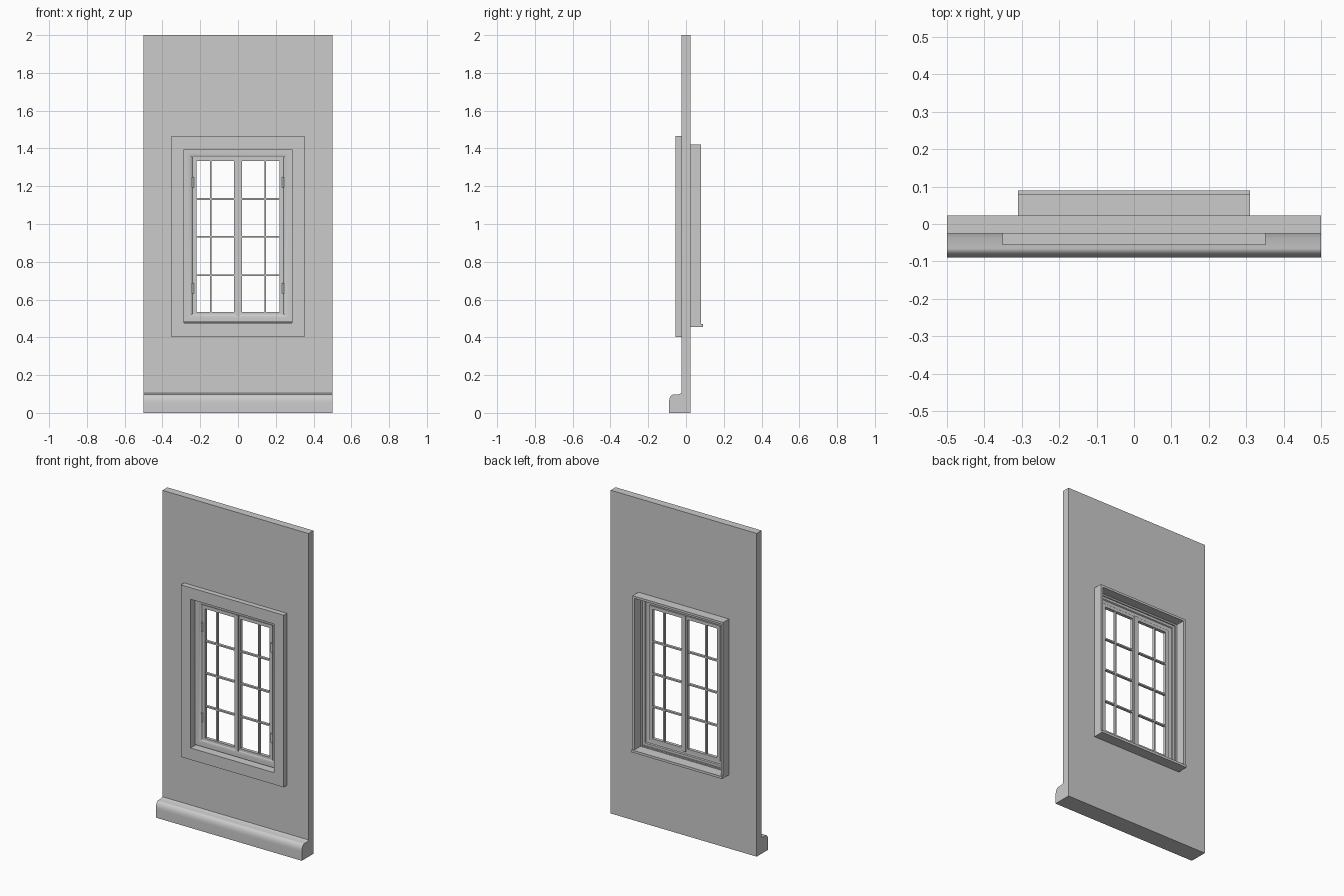
import bpy, bmesh, math

cube = bpy.data.objects.get("Cube")
if cube:
    bpy.data.objects.remove(cube)

grey = bpy.data.materials.new("plain grey")
grey.use_nodes = True
COLOUR = (0.6, 0.6, 0.6, 1)
grey.diffuse_color = COLOUR
grey.node_tree.nodes["Principled BSDF"].inputs["Base Color"].default_value = COLOUR


def finish(name, bm, smooth=False):
    bmesh.ops.recalc_face_normals(bm, faces=bm.faces)
    mesh = bpy.data.meshes.new(name)
    bm.to_mesh(mesh)
    bm.free()
    obj = bpy.data.objects.new(name, mesh)
    bpy.context.collection.objects.link(obj)
    mesh.materials.append(grey)
    if smooth:
        bpy.ops.object.select_all(action="DESELECT")
        obj.select_set(True)
        bpy.context.view_layer.objects.active = obj
        bpy.ops.object.shade_smooth_by_angle(angle=math.radians(35))
    return obj


def box(name, x, y, z):
    """Box from (low, high) pairs."""
    bm = bmesh.new()
    bmesh.ops.create_cube(bm, size=1)
    for v in bm.verts:
        v.co = [lo + (c + 0.5) * (hi - lo) for c, (lo, hi) in zip(v.co, (x, y, z))]
    return finish(name, bm)


def ring(name, x, z, profile, smooth=False):
    """Sweep a closed (inset, y) profile around a rectangle with mitred corners."""
    bm = bmesh.new()
    loops = []
    for d, y in profile:
        corners = [(x[0] + d, z[0] + d), (x[1] - d, z[0] + d),
                   (x[1] - d, z[1] - d), (x[0] + d, z[1] - d)]
        loops.append([bm.verts.new((cx, y, cz)) for cx, cz in corners])
    for a, b in zip(loops, loops[1:] + loops[:1]):
        for i in range(4):
            j = (i + 1) % 4
            bm.faces.new((a[i], a[j], b[j], b[i]))
    return finish(name, bm, smooth)


def flat_ring(name, x, z, width, y):
    return ring(name, x, z, [(0, y[0]), (0, y[1]), (width, y[1]), (width, y[0])])


# Wall with a rectangular opening
WALL = (-0.025, 0.023)
LEFT, HEAD, FOOT = 0.285, 1.395, 0.475
bm = bmesh.new()
loops = []
for (w, lo, hi), y in [((0.5, 0, 2), WALL[0]), ((0.5, 0, 2), WALL[1]),
                       ((LEFT, FOOT, HEAD), WALL[1]), ((LEFT, FOOT, HEAD), WALL[0])]:
    loops.append([bm.verts.new((cx, y, cz))
                  for cx, cz in ((-w, lo), (w, lo), (w, hi), (-w, hi))])
for a, b in zip(loops, loops[1:] + loops[:1]):
    for i in range(4):
        bm.faces.new((a[i], a[i - 1], b[i - 1], b[i]))
finish("wall", bm)

# Rounded skirting along the foot of the wall
bm = bmesh.new()
section = [(-0.025, 0), (-0.09, 0), (-0.09, 0.055)]
for i in range(1, 9):
    t = math.radians(90 * i / 8)
    section.append((-0.065 - 0.025 * math.cos(t), 0.055 + 0.043 * math.sin(t)))
section += [(-0.04, 0.098), (-0.025, 0.104)]
face = bm.faces.new([bm.verts.new((-0.5, y, z)) for y, z in section])
side = bmesh.ops.extrude_face_region(bm, geom=[face])
bmesh.ops.translate(bm, vec=(1, 0, 0),
                    verts=[g for g in side["geom"] if isinstance(g, bmesh.types.BMVert)])
finish("skirting", bm, True)

# Flat casing boards on the front
CASING = (-0.056, WALL[0])
box("casing_top", (-0.352, 0.352), CASING, (HEAD, 1.467))
box("casing_bottom", (-0.352, 0.352), CASING, (0.402, FOOT))
for name, s in (("left", 1), ("right", -1)):
    box("casing_" + name, sorted((s * LEFT, s * 0.352)), CASING, (FOOT, HEAD))

# Deep lining box behind the wall, stepping in to a moulded frame
ring("window_frame", (-0.31, 0.31), (0.455, 1.42), [
    (0, 0.02), (0, 0.08), (0.014, 0.08), (0.014, 0.024), (0.025, 0.016),
    (0.04, 0.016), (0.044, 0.01), (0.058, 0.01), (0.069, 0.004), (0.069, -0.002),
    (0.064, -0.007), (0.056, -0.011), (0.046, -0.013), (0.025, -0.013), (0.025, 0.02)], True)

# Sill slab projecting at the back
box("back_sill", (-0.31, 0.31), (0.023, 0.09), (0.455, 0.47))

# Pair of sashes with glazing bars and hinges
SASH = (-0.006, 0.014)
for name, s in (("left", 1), ("right", -1)):
    flat_ring(name + "_sash", sorted((s * 0.001, s * 0.241)), (0.514, 1.354), 0.02, SASH)
    box(name + "_upright_bar", sorted((s * 0.139, s * 0.148)), (-0.004, 0.012), (0.53, 1.337))
    for i, z in enumerate((0.729, 0.933, 1.132)):
        box(f"{name}_cross_bar_{i + 1}", sorted((s * 0.018, s * 0.223)),
            (-0.004, 0.012), (z - 0.0045, z + 0.0045))
    for i, z in enumerate((0.66, 1.22)):
        bm = bmesh.new()
        bmesh.ops.create_cone(bm, cap_ends=True, segments=12, radius1=0.006,
                              radius2=0.006, depth=0.055)
        bmesh.ops.translate(bm, verts=bm.verts, vec=(s * 0.238, -0.012, z))
        finish(f"{name}_hinge_{i + 1}", bm, True)

# Cover strip over the meeting stiles
box("meeting_strip", (-0.01, 0.01), (-0.012, 0.018), (0.514, 1.354))
